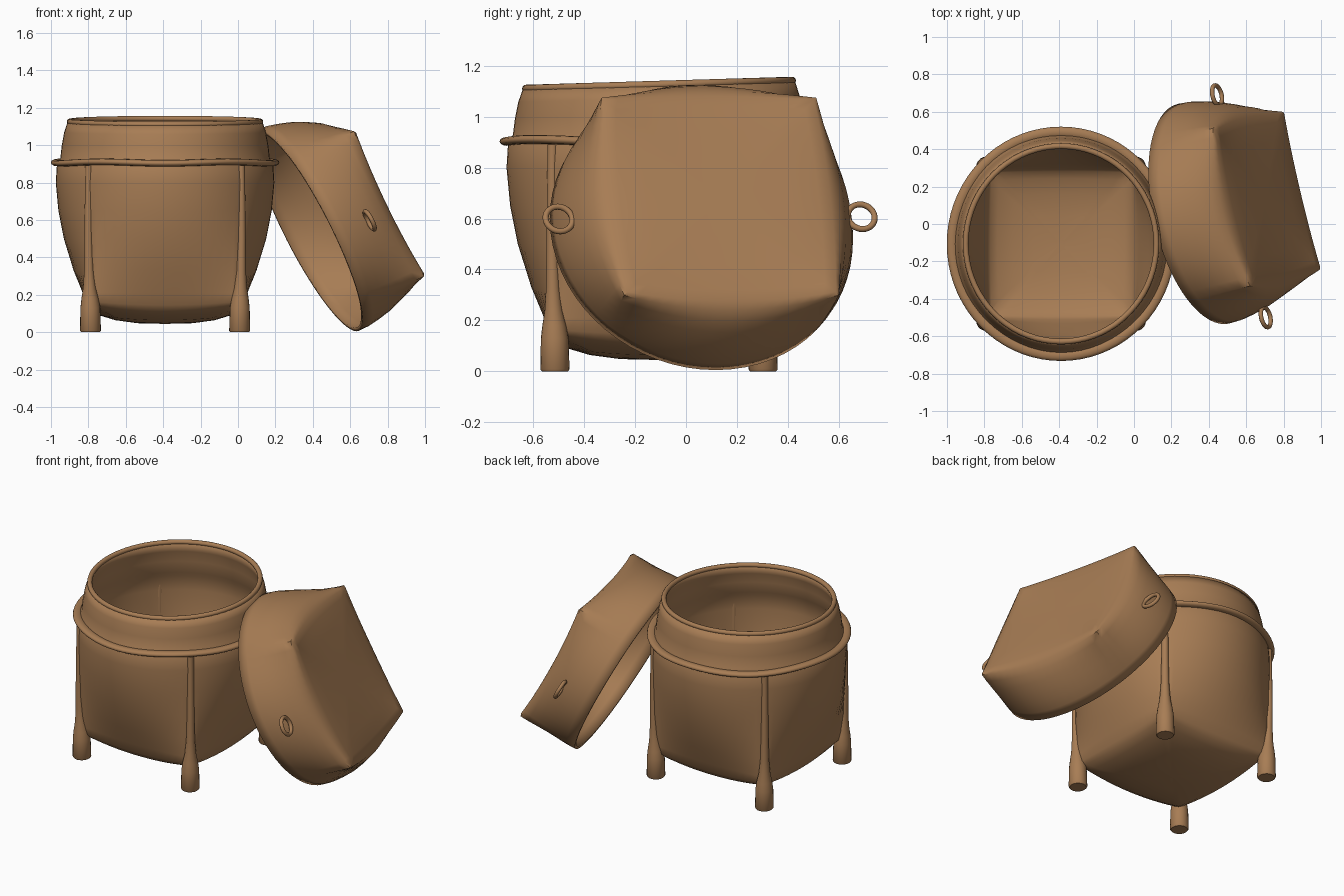
import bpy, bmesh, math
from mathutils import Matrix, Vector

if "Cube" in bpy.data.objects:
    bpy.data.objects.remove(bpy.data.objects["Cube"])

brown = bpy.data.materials.new("woven brown")
brown.diffuse_color = (0.39, 0.205, 0.09, 1)
brown.use_nodes = True
brown.node_tree.nodes["Principled BSDF"].inputs["Base Color"].default_value = brown.diffuse_color
SEG = 16  # points per side of the four-sided sections


def finish(name, bm, matrix, angle=50):
    mesh = bpy.data.meshes.new(name)
    bm.to_mesh(mesh)
    bm.free()
    mesh.materials.append(brown)
    ob = bpy.data.objects.new(name, mesh)
    bpy.context.collection.objects.link(ob)
    ob.matrix_world = matrix
    bpy.ops.object.select_all(action='DESELECT')
    ob.select_set(True)
    bpy.context.view_layer.objects.active = ob
    bpy.ops.object.shade_smooth_by_angle(angle=math.radians(angle))
    return ob


def section(bm, c, w, z, k, shear):
    """Square (w=0) to circle (w=1) loop, corner radius c, corners raised by k."""
    loop = []
    h = c / math.sqrt(2)
    for side in range(4):
        rot = Matrix.Rotation(side * math.pi / 2, 3, 'Z')
        for i in range(SEG):
            t = -1 + 2 * i / SEG
            a = t * math.pi / 4
            p = Vector((h, h * t, 0)).lerp(Vector((c * math.cos(a), c * math.sin(a), 0)), w)
            p = rot @ p
            # the mouth of the basket leans a little to the front
            p.z = z + k * t * t + 0.03 * p.y * max(0, z - 0.9) / 0.24
            p.y += shear * z
            loop.append(bm.verts.new(p))
    return loop


def shell(name, rings, cap_first, matrix, thickness, shear=0.0):
    bm = bmesh.new()
    loops = [section(bm, *r, shear) for r in rings]
    for a, b in zip(loops, loops[1:]):
        for i in range(len(a)):
            j = (i + 1) % len(a)
            bm.faces.new((a[i], a[j], b[j], b[i]))
    bm.faces.new(loops[0][::-1] if cap_first else loops[-1])
    ob = finish(name, bm, matrix)
    mod = ob.modifiers.new("wall", 'SOLIDIFY')
    mod.thickness = thickness
    mod.offset = -1
    return ob


def ring(name, major, minor, matrix, flat=1.0, wave=0.0, n=72, m=12):
    bm = bmesh.new()
    vs = []
    for i in range(n):
        a = 2 * math.pi * i / n
        for j in range(m):
            b = 2 * math.pi * j / m
            r = major + minor * math.cos(b)
            z = minor * flat * math.sin(b) + wave * math.sin(5 * a)
            vs.append(bm.verts.new((r * math.cos(a), r * math.sin(a), z)))
    for i in range(n):
        for j in range(m):
            i2, j2 = (i + 1) % n, (j + 1) % m
            bm.faces.new((vs[i * m + j], vs[i2 * m + j], vs[i2 * m + j2], vs[i * m + j2]))
    return finish(name, bm, matrix)


# --- basket: square base swelling into a round mouth
base = Matrix.Translation((-0.39, -0.106, 0)) @ Matrix.Diagonal((1, 1.025, 1, 1))
shell("basket_body", [
    (0.03, 0.1, 0.045, 0.0), (0.20, 0.1, 0.048, 0.005), (0.36, 0.1, 0.064, 0.012),
    (0.48, 0.08, 0.090, 0.025), (0.545, 0.06, 0.115, 0.03), (0.57, 0.08, 0.145, 0.02),
    (0.575, 0.2, 0.21, 0.0), (0.579, 0.47, 0.33, 0), (0.582, 0.76, 0.50, 0),
    (0.584, 0.92, 0.65, 0), (0.586, 0.99, 0.80, 0), (0.578, 1, 0.90, 0),
    (0.560, 1, 0.93, 0), (0.552, 1, 1.0, 0), (0.539, 1, 1.07, 0), (0.521, 1, 1.125, 0),
], True, base, 0.025)
ring("basket_rim", 0.510, 0.015,
     base @ Matrix.Translation((0, 0, 1.126)) @ Matrix.Rotation(0.03, 4, 'X'))
ring("basket_ledge", 0.583, 0.028, base @ Matrix.Translation((0, 0, 0.907)), 0.62, 0.004)

# --- short feet running up into slim corner ridges: (height, distance from axis, radius)
stations = [(0, 0.564, 0.050), (0.008, 0.564, 0.056), (0.13, 0.565, 0.053), (0.18, 0.567, 0.046),
            (0.24, 0.571, 0.034), (0.33, 0.575, 0.026), (0.5, 0.579, 0.022), (0.89, 0.577, 0.019)]
for yn, xn, deg in (("back", "right", 45), ("back", "left", 135),
                    ("front", "left", 225), ("front", "right", 315)):
    bm = bmesh.new()
    dx, dy = math.cos(math.radians(deg)), math.sin(math.radians(deg))
    loops = [[bm.verts.new((dx * s + r * math.cos(a * math.pi / 10),
                            dy * s + r * math.sin(a * math.pi / 10), z))
              for a in range(20)] for z, s, r in stations]
    for a, b in zip(loops, loops[1:]):
        for i in range(20):
            j = (i + 1) % 20
            bm.faces.new((a[i], a[j], b[j], b[i]))
    bm.faces.new(loops[0][::-1])
    bm.faces.new(loops[-1])
    finish(f"{yn}_{xn}_leg", bm, base)

# --- lid leaning against the basket; local z runs from its mouth to its top
d = Vector((0.873, 0.205, 0.445)).normalized()
u = Vector((-d.y, d.x, 0)).normalized()
v = d.cross(u)
lean = Matrix.Translation((0.372, 0.055, 0.545)) @ Matrix((u, v, d)).transposed().to_4x4()
shell("lid", [
    (0.603, 1, 0.0, 0), (0.607, 0.96, 0.06, 0), (0.609, 0.88, 0.12, 0),
    (0.611, 0.76, 0.19, 0), (0.612, 0.61, 0.25, 0), (0.613, 0.45, 0.305, 0.015),
    (0.612, 0.27, 0.338, 0.035), (0.595, 0.16, 0.356, 0.026), (0.54, 0.12, 0.363, 0.012),
    (0.40, 0.1, 0.365, 0.004), (0.2, 0.1, 0.366, 0), (0.03, 0.1, 0.366, 0),
], False, lean, 0.02, -0.08)

# --- loop handles on two sides of the lid
for name, pos, depth in (("back_handle", 0.600, 0.22), ("front_handle", -0.615, 0.20)):
    ring(name, 0.054, 0.012, lean @ Matrix.Translation((pos, -0.04, depth)), n=32, m=10)
